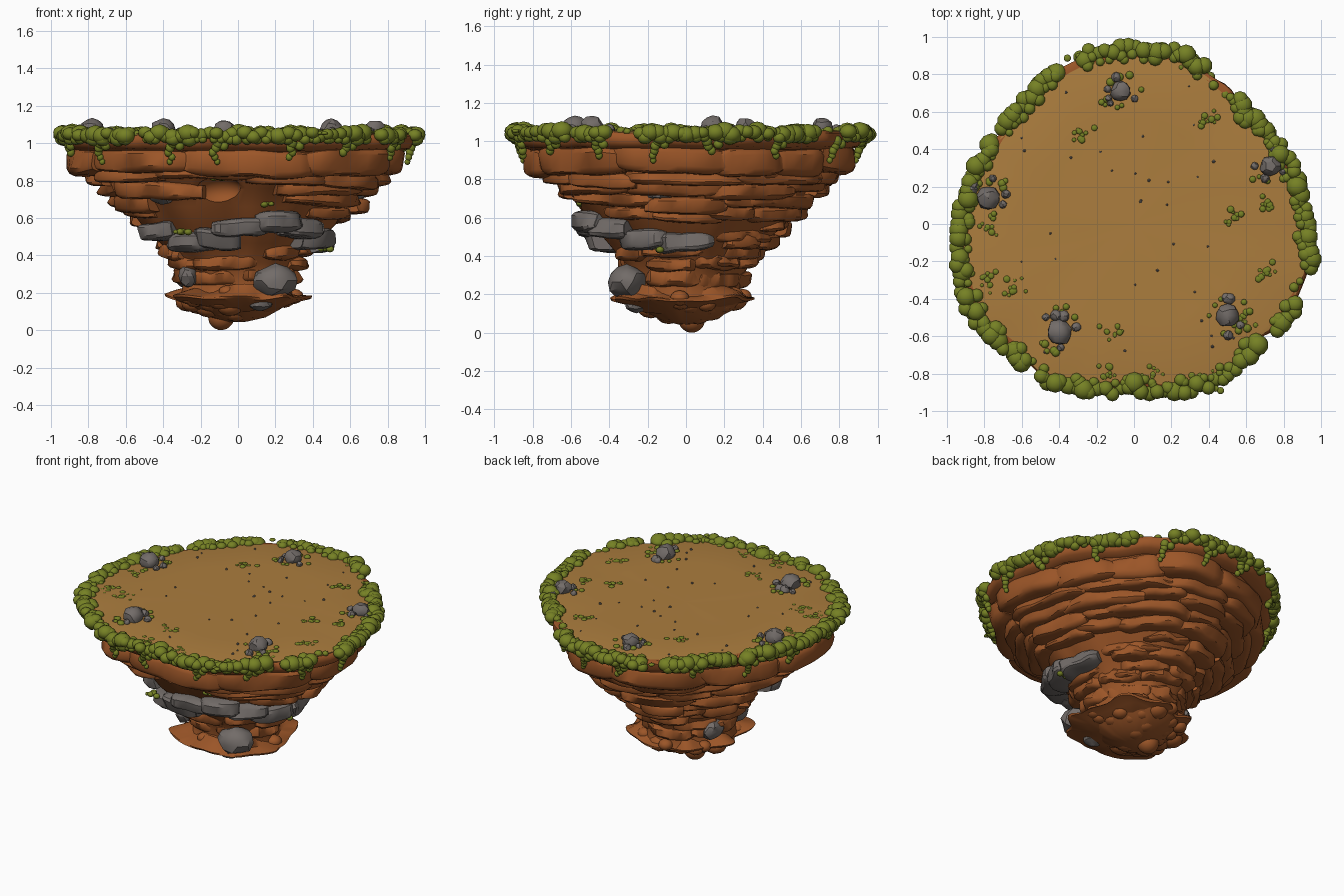
import bpy, bmesh, random
from math import sin, cos, pi, radians, floor
from mathutils import Vector, Matrix, noise

if "Cube" in bpy.data.objects:
    bpy.data.objects.remove(bpy.data.objects["Cube"])

random.seed(7)
U = random.uniform

def material(name, c):
    m = bpy.data.materials.new(name)
    m.diffuse_color = (*c, 1)
    m.use_nodes = True
    m.node_tree.nodes["Principled BSDF"].inputs["Base Color"].default_value = m.diffuse_color
    return m

EARTH = material("earth", (0.33, 0.092, 0.021))
SOIL = material("top_soil", (0.41, 0.205, 0.048))
MOSS = material("moss", (0.18, 0.22, 0.018))
ROCK = material("rock", (0.17, 0.15, 0.14))

# Plan outline: one radius every 15 degrees, counter-clockwise from +x
OUTLINE = [.92, .90, .88, .86, .90, .95, .94, .94, .92, .87, .88, .91,
           .93, .97, .99, .95, .97, .92, .88, .93, .95, .93, .97, .98]
# Core profile: height, fraction of outline
CORE = [(1.0, .93), (.95, .89), (.85, .82), (.76, .70), (.66, .62), (.56, .54),
        (.46, .43), (.36, .35), (.28, .31), (.22, .31), (.17, .32), (.12, .26), (.07, .16), (.045, .05)]

def outline(deg):
    t = (deg % 360) / 15
    i = floor(t)
    f = (1 - cos((t - i) * pi)) / 2
    return OUTLINE[i % 24] * (1 - f) + OUTLINE[(i + 1) % 24] * f

def polar(deg, s, z):
    r = outline(deg) * s
    return Vector((r * cos(radians(deg)), r * sin(radians(deg)), z))

def finish(name, bm, mat, angle=40, cutter=None):
    bmesh.ops.recalc_face_normals(bm, faces=bm.faces)
    me = bpy.data.meshes.new(name)
    bm.to_mesh(me)
    bm.free()
    me.materials.append(mat)
    ob = bpy.data.objects.new(name, me)
    bpy.context.collection.objects.link(ob)
    bpy.ops.object.select_all(action='DESELECT')
    ob.select_set(True)
    bpy.context.view_layer.objects.active = ob
    if cutter:
        mod = ob.modifiers.new("cut", 'BOOLEAN')
        mod.operation, mod.object = 'DIFFERENCE', cutter
        bpy.ops.object.modifier_apply(modifier="cut")
        bpy.data.objects.remove(cutter)
    if angle:
        bpy.ops.object.shade_smooth_by_angle(angle=radians(angle))
    return ob

def skin(bm, rings, closed=False):
    rings = [[bm.verts.new(p) for p in ring] for ring in rings]
    for a, b in list(zip(rings, rings[1:])) + ([(rings[-1], rings[0])] if closed else []):
        for i in range(len(a)):
            j = (i + 1) % len(a)
            bm.faces.new((a[i], a[j], b[j], b[i]))
    if not closed:
        bm.faces.new(rings[0])
        bm.faces.new(rings[-1])

def loft(bm, profile, jitter=0, freq=4, n=96, closed=False, shift=(0, 0)):
    rings = []
    for z, s in profile:
        ring = []
        for k in range(n):
            w = noise.noise(polar(360 * k / n, s, z) * freq) * jitter
            ring.append(polar(360 * k / n, s + w, z + w * .3) + Vector((*shift, 0)))
        rings.append(ring)
    skin(bm, rings, closed)

def slab(bm, a0, a1, z0, z1, s_in, s_out, lump=.03, end=.3):
    """Rounded block bent around the outline between two angles."""
    n, m, rings, seed = max(10, int((a1 - a0) / 3)), 14, [], U(0, 50)
    tilt = U(-.012, .012)
    for k in range(n + 1):
        t = -cos(pi * k / n)
        f = max(end, (1 - abs(t) ** 5)) ** .5
        a = (a0 + a1) / 2 + t * (a1 - a0) / 2
        ring = []
        for j in range(m):
            c, s = cos(2 * pi * (j + .5) / m), sin(2 * pi * (j + .5) / m)
            x, y = (abs(v) ** .5 * (1 if v > 0 else -1) for v in (c, s))
            w = noise.noise(Vector((a * .09 + seed, y * .7, seed))) * lump
            z = (z0 + z1) / 2 + (z1 - z0) / 2 * y * (.5 + .5 * f) + tilt * t + w * .3
            r = s_in + ((s_out - s_in) * (x + 1) / 2 + (w if x > 0 else 0)) * (.6 + .4 * f)
            ring.append(polar(a, r, z))
        rings.append(ring)
    skin(bm, rings)

def ball(bm, p, r, squash=1, sub=2):
    bmesh.ops.create_icosphere(bm, subdivisions=sub, radius=r,
                               matrix=Matrix.Translation(p) @ Matrix.Diagonal((1, 1, squash, 1)))

def stone(bm, p, size, sub=2):
    off = Vector((U(0, 99), U(0, 99), 0))
    for v in bmesh.ops.create_icosphere(bm, subdivisions=sub, radius=1)['verts']:
        k = 1 + .2 * noise.noise(v.co * 1.5 + off)
        v.co = [p[i] + size[i] * v.co[i] * k for i in range(3)]

# Tapering earth core with shallow round hollows cut in the front
bm = bmesh.new()
for p, s in (((-.10, -.66, .735), (.135, .10, .085)), ((-.48, -.43, .62), (.06, .06, .05))):
    bmesh.ops.create_icosphere(bm, subdivisions=4, radius=1,
                               matrix=Matrix.Translation(p) @ Matrix.Diagonal((*s, 1)))
cutter = finish("hollow_cutter", bm, EARTH)
cutter.hide_render = True
bm = bmesh.new()
loft(bm, CORE, .03, 5)
finish("earth_core", bm, EARTH, 40, cutter)

# Overhanging earth lip under the moss
bm = bmesh.new()
loft(bm, [(1.045, .90), (1.055, .955), (1.04, .985), (1.0, .985), (.97, .96), (.955, .90)], .025, 7, 120, True)
finish("earth_lip", bm, EARTH, 60)

# Flat walkable top
bm = bmesh.new()
loft(bm, [(1.0, .95), (1.05, .965), (1.055, .94), (1.053, .6), (1.055, .3), (1.055, .02)], .006, 6)
finish("top_ground", bm, SOIL, 60)

# Layered earth blocks: bottom, top, reach, typical angular length
bm = bmesh.new()
TIERS = [(.83, .975, .93, 34), (.785, .86, .865, 34), (.715, .80, .785, 34), (.65, .73, .72, 36),
         (.585, .66, .655, 36), (.52, .595, .585, 38), (.455, .53, .505, 40), (.39, .465, .445, 44),
         (.32, .40, .39, 48), (.24, .325, .35, 52)]
for i, (z0, z1, s, length) in enumerate(TIERS):
    a = end = U(0, 40)
    while a < end + 355:
        step = length * U(.65, 1.4)
        mid = (a + step / 2) % 360
        plain = 2 <= i <= 4 and 230 < mid < 310 or 4 < i < 7 and not 25 < mid < 200
        if not plain and random.random() > (0 if i < 2 else .1):
            dz = U(-.018, .018) if i else U(-.01, .01)
            reach = s + U(-.025, .02)
            if i == 0:
                reach += .04 if 165 < mid < 222 else .02 if 70 < mid < 110 else 0
            slab(bm, a - 2, a + step + 2, z0 + dz + U(-.018, .01), z1 + dz, s - .2, reach, .035)
        a += step
finish("earth_strata_blocks", bm, EARTH, 38)

# Jagged flare near the foot
bm = bmesh.new()
loft(bm, [(.24, .29), (.20, .34), (.178, .395), (.165, .39), (.15, .32), (.115, .24)], .12, 6, 72, False, (.01, -.035))
finish("foot_flare", bm, EARTH, 45)

# Lumpy hanging foot
bm = bmesh.new()
ball(bm, (-.09, .03, .07), .07, 1, 3)
for k in range(36):
    a, r = k * 2.4, .05 + .23 * (k / 36) ** .7
    ball(bm, (r * cos(a) - .02, r * sin(a) - .01, .075 + r * .33 + U(-.01, .01)), U(.05, .075), .75)
for k in range(7):
    ball(bm, polar(k * 51 + U(-12, 12), .32, .19 + U(-.02, .02)), U(.04, .06), .8)
finish("foot_lumps", bm, EARTH, 60)

# Grey rock ledge winding around front and right
bm = bmesh.new()
for a0, a1, z0, z1, s in ((203, 229, .48, .575, .61), (222, 253, .42, .53, .575), (244, 272, .43, .54, .59),
                          (255, 288, .50, .60, .64), (280, 306, .52, .635, .655), (297, 325, .49, .605, .63),
                          (315, 348, .43, .54, .56), (340, 379, .42, .53, .54)):
    slab(bm, a0, a1, z0, z1, s - .24, s, .04)
finish("rock_ledge", bm, ROCK, 28)

# Boulders set into the sides
bm = bmesh.new()
for p, s in (((.2, -.31, .265), (.12, .10, .085)), ((-.41, -.50, .735), (.085, .08, .065)),
             ((-.27, -.20, .29), (.05, .07, .06)), ((.61, -.14, .735), (.07, .07, .055)),
             ((-.28, .10, .29), (.06, .09, .07)), ((.12, -.26, .145), (.07, .06, .04))):
    stone(bm, p, s)
finish("side_boulders", bm, ROCK, 28)

# Boulders, companions and pebbles on the top
bm = bmesh.new()
TOP = [(-.07, .71, .055), (.73, .31, .055), (-.78, .14, .063), (-.4, -.58, .066), (.5, -.49, .063)]
for x, y, r in TOP:
    stone(bm, (x, y, 1.075), (r, r, r * .9))
    for k in range(5):
        a, d = U(0, 2 * pi), r * U(1.2, 1.7)
        q = r * U(.3, .5)
        stone(bm, (x + d * cos(a), y + d * sin(a), 1.06), (q, q, q))
finish("top_boulders", bm, ROCK, 28)
bm = bmesh.new()
for k in range(32):
    q = U(.005, .010)
    stone(bm, polar(U(0, 360), U(.05, .82) ** .7, 1.056), (q, q, q), 1)
finish("top_pebbles", bm, ROCK, 0)

# Moss cushion around the rim, with a few thin spots
bm = bmesh.new()
GAPS = [(109, 116), (52, 63), (335, 343), (316, 323), (231, 237), (146, 150)]
a = 0
while a < 360:
    thin = any(g0 < a < g1 for g0, g1 in GAPS)
    r = U(.02, .028) if thin else U(.036, .058)
    if not thin or random.random() < .4:
        ball(bm, polar(a, (.97 if thin else 1.005) + U(-.03, .012) - (0 if thin else r - .045),
                       1.045 + U(-.012, .012)), r, .85)
        if not thin:
            ball(bm, polar(a + U(-2, 2), .96 + U(-.025, .02), 1.057), r * U(.5, .8), .75)
            ball(bm, polar(a + U(-2, 2), 1.0, 1.02), r * U(.55, .8), .9)
    a += U(1.9, 3.3)
finish("rim_moss", bm, MOSS, 80)

# Moss strands dripping over the edge
bm = bmesh.new()
for a in (8, 33, 62, 80, 97, 128, 152, 172, 198, 218, 247, 262, 288, 309, 330, 350):
    for k in range(random.choice((3, 4, 5))):
        ball(bm, polar(a + U(-1, 1), .98 - .007 * k, 1.0 - .025 * k), .028 - .003 * k, 1.1)
    ball(bm, polar(a + 3, .98, .985), .026)
finish("hanging_moss", bm, MOSS, 80)

# Moss tufts on the ground, beside boulders and on ledges
bm = bmesh.new()
for x, y, r in TOP:
    for k in range(9):
        a, d = U(0, 2 * pi), r * U(1.3, 2.2)
        ball(bm, (x + d * cos(a), y + d * sin(a), 1.056), U(.012, .024), .7)
for x, y in ((-.27, .47), (.38, .57), (.52, .04), (.72, .1), (.71, -.25), (.58, -.5), (.4, -.83), (.12, -.78),
             (-.12, -.57), (-.64, -.33), (-.8, -.3), (-.78, -.02), (-.27, .9), (.33, .86), (-.15, -.8)):
    for k in range(10):
        ball(bm, (x + random.gauss(0, .035), y + random.gauss(0, .03), 1.053), U(.009, .02), .5)
for x, y, z in ((-.1, -.63, .815), (.16, -.55, .68), (.48, -.14, .435), (-.3, -.5, .53)):
    for k in range(5):
        ball(bm, (x + U(-.04, .04), y + U(-.02, .02), z + U(-.006, .006)), U(.014, .024), .8)
finish("moss_tufts", bm, MOSS, 80)
